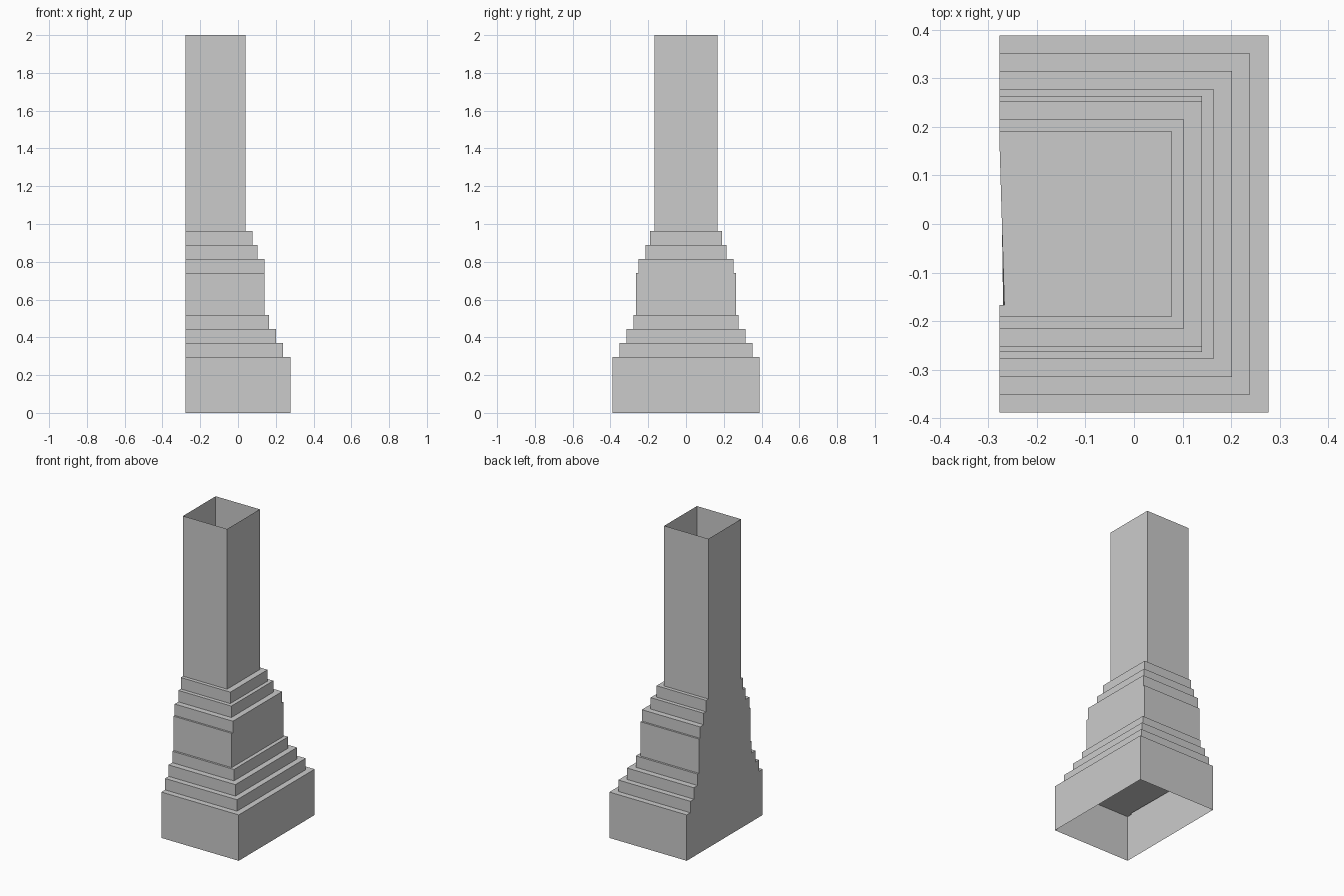
import bpy, bmesh

if "Cube" in bpy.data.objects:
    bpy.data.objects.remove(bpy.data.objects["Cube"])

BACK = -0.277   # flat side shared by every tier
NOTCH = 0.01    # thin gap along the flat side of each ledge

# name, bottom z, top z, right edge x, half depth y
TIERS = [
    ("base",          0.0,   0.297, 0.277, 0.388),
    ("lower_step_1",  0.297, 0.371, 0.239, 0.351),
    ("lower_step_2",  0.371, 0.445, 0.202, 0.315),
    ("lower_step_3",  0.445, 0.519, 0.165, 0.277),
    ("middle_block",  0.519, 0.741, 0.140, 0.264),
    ("middle_band",   0.741, 0.815, 0.140, 0.252),
    ("upper_step_1",  0.815, 0.889, 0.103, 0.215),
    ("upper_step_2",  0.889, 0.963, 0.078, 0.190),
    ("shaft",         0.963, 2.0,   0.039, 0.167),
]


def build_tier(name, z0, z1, x, y, next_y=None):
    bm = bmesh.new()
    corners = [(BACK, -y), (x, -y), (x, y), (BACK, y)]
    low = [bm.verts.new((px, py, z0)) for px, py in corners]
    top = [bm.verts.new((px, py, z1)) for px, py in corners]
    # open-ended walls
    for i in range(4):
        j = (i + 1) % 4
        bm.faces.new((low[i], low[j], top[j], top[i]))
    # ledge on top, closing the tier except for the slanted gap
    if next_y is not None:
        gap = [(BACK, next_y), (BACK + NOTCH, -next_y), (BACK, -next_y)]
        bm.faces.new(top + [bm.verts.new((px, py, z1)) for px, py in gap])
    mesh = bpy.data.meshes.new(name)
    bm.to_mesh(mesh)
    bm.free()
    bpy.context.collection.objects.link(bpy.data.objects.new(name, mesh))


# stack the tiers; the shaft stays open at the top
for i, tier in enumerate(TIERS):
    above = TIERS[i + 1][4] if i + 1 < len(TIERS) else None
    build_tier(*tier, next_y=above)
